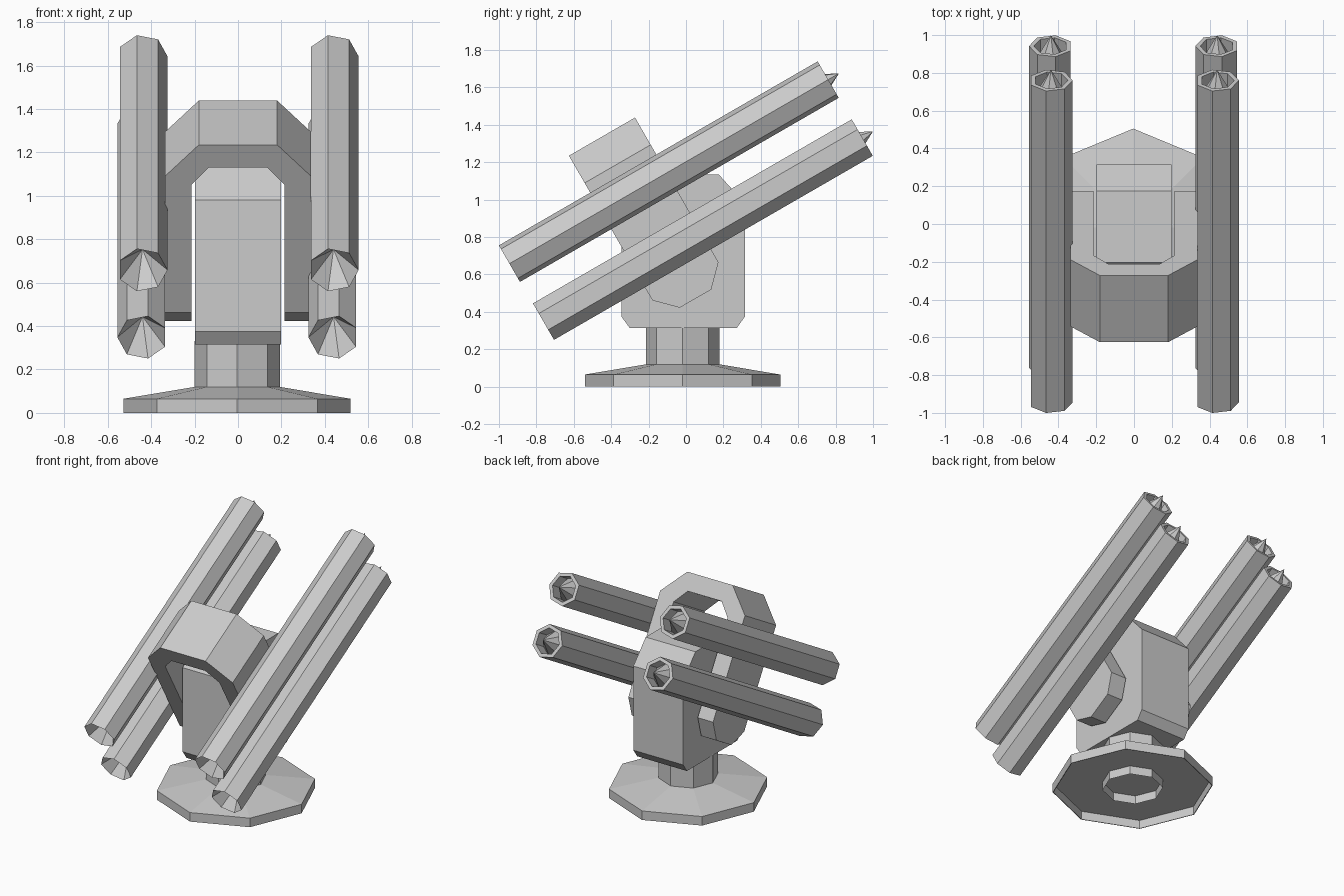
import bpy, bmesh, math
from mathutils import Vector

if "Cube" in bpy.data.objects:
    bpy.data.objects.remove(bpy.data.objects["Cube"])

grey = bpy.data.materials.new("plain grey")
grey.diffuse_color = (0.6, 0.6, 0.6, 1)
grey.use_nodes = True
grey.node_tree.nodes["Principled BSDF"].inputs["Base Color"].default_value = grey.diffuse_color
TILT = math.radians(30)


def finish(bm, name, loc=(0, 0, 0), rot_x=0.0):
    bmesh.ops.recalc_face_normals(bm, faces=bm.faces)
    mesh = bpy.data.meshes.new(name)
    bm.to_mesh(mesh)
    bm.free()
    mesh.materials.append(grey)
    obj = bpy.data.objects.new(name, mesh)
    obj.location = loc
    obj.rotation_euler = (rot_x, 0, 0)
    bpy.context.collection.objects.link(obj)
    return obj


def lathe(name, profile, sides, loc, rot_x=0.0, phase=0.0):
    """Turn (radius, height) points around local z with flat sides."""
    bm = bmesh.new()
    rings = []
    for r, z in profile:
        if r == 0:
            rings.append([bm.verts.new((0, 0, z))] * sides)
        else:
            angles = [phase + math.tau * i / sides for i in range(sides)]
            rings.append([bm.verts.new((r * math.cos(a), r * math.sin(a), z)) for a in angles])
    for lo, hi in zip(rings, rings[1:]):
        for i in range(sides):
            j = (i + 1) % sides
            bm.faces.new(list(dict.fromkeys((lo[i], lo[j], hi[j], hi[i]))))
    return finish(bm, name, loc, rot_x)


def prism(points, step):
    """Extrude a closed outline of 3D points along a vector."""
    bm = bmesh.new()
    face = bm.faces.new([bm.verts.new(p) for p in points])
    ext = bmesh.ops.extrude_face_region(bm, geom=[face], use_keep_orig=True)
    verts = [g for g in ext["geom"] if isinstance(g, bmesh.types.BMVert)]
    bmesh.ops.translate(bm, verts=verts, vec=Vector(step))
    return bm


# Octagonal foot, hollow underneath, and its neck
CENTRE = (-0.004, -0.018, 0)
lathe("base_plate", [(0.195, 0.12), (0.523, 0.065), (0.523, 0), (0.518, 0), (0.518, 0.06), (0, 0.06)],
      8, CENTRE)
lathe("neck", [(0.197, 0), (0.197, 0.33)], 8, CENTRE)

# Central body: chamfered side outline extruded across x
half = [(0.287, 0.315), (0.33, 0.375), (0.33, 0.98), (0.19, 1.135)]
outline = half + [(-y, z) for y, z in reversed(half)]
finish(prism([(-0.198, y - 0.015, z) for y, z in outline], (0.396, 0, 0)), "body")

# Tilted arch that straddles the body, with chamfered arm ends
right = [(0.135, -0.121), (0.215, -0.214), (0.215, -1.0), (0.337, -1.0), (0.337, -0.168), (0.18, 0)]
arch = right + [(-x, z) for x, z in reversed(right)]
bm = prism([(x, 0, z) for x, z in arch], (0, 0.408, 0))
ends = [e for e in bm.edges
        if all(v.co.z < -0.99 for v in e.verts) and abs(e.verts[0].co.y - e.verts[1].co.y) < 0.01]
bmesh.ops.bevel(bm, geom=ends, offset=0.107, segments=1, affect='EDGES')
finish(bm, "arch", (0, -0.626, 1.235), TILT)

# Four seven-sided launch tubes with a pointed missile in each
LENGTH = 1.968
for side, x in (("left", -0.44), ("right", 0.44)):
    for level, y, z, phase in (("upper", -0.944, 0.658, 0), ("lower", -0.762, 0.348, math.pi)):
        place = dict(sides=7, loc=(x, y, z), rot_x=TILT - math.pi / 2, phase=phase)
        lathe(f"{side}_{level}_tube", [(0, 0.19), (0.1155, 0), (0.1155, LENGTH), (0.09, LENGTH),
                                       (0.09, LENGTH - 0.1)], **place)
        lathe(f"{side}_{level}_missile", [(0.09, LENGTH - 0.1), (0, LENGTH + 0.066)], **place)
